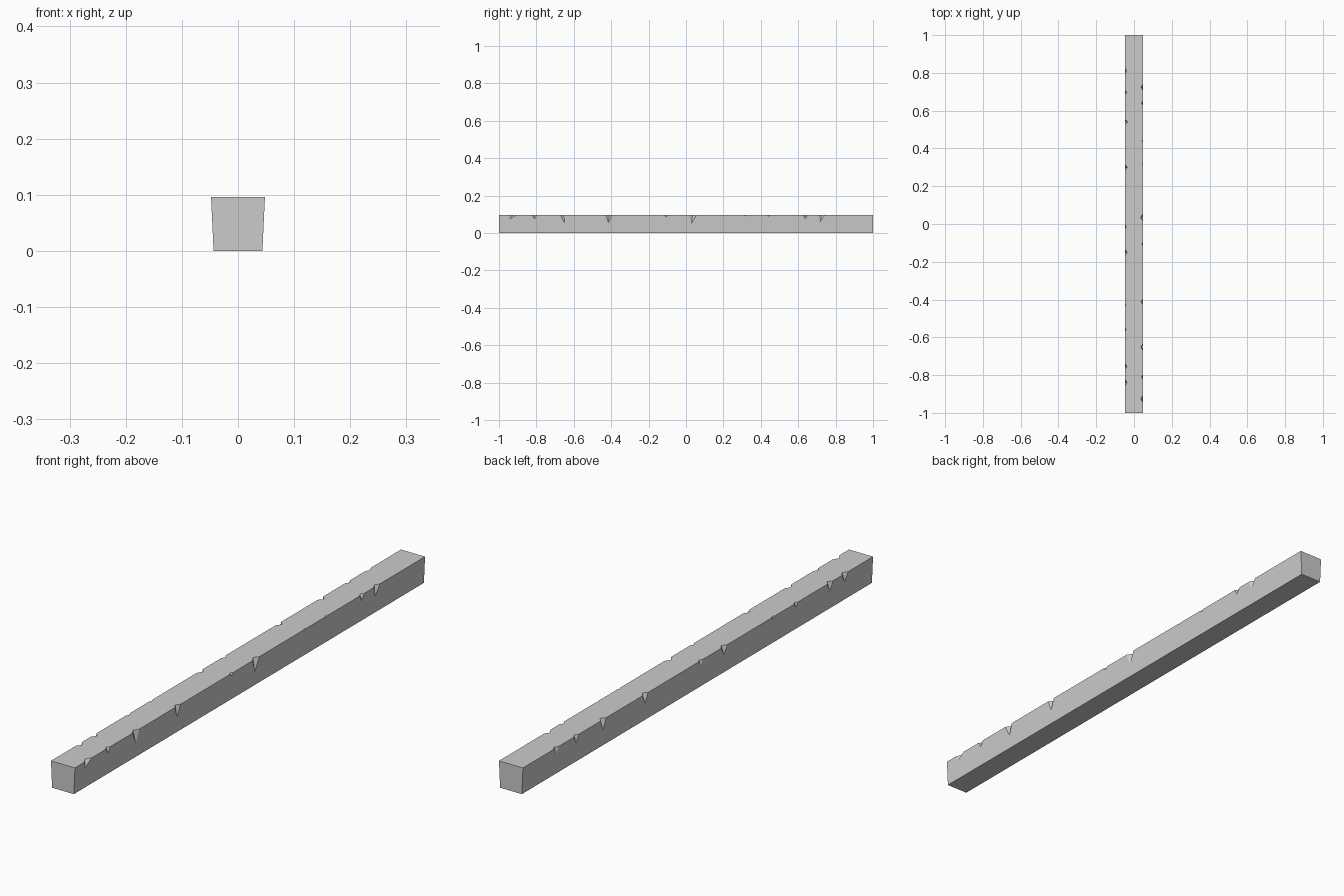
import bpy, bmesh
from mathutils import Vector

if "Cube" in bpy.data.objects:
    bpy.data.objects.remove(bpy.data.objects["Cube"])

TOP, HEIGHT, BOTTOM = 0.048, 0.096, 0.0435


def make_object(name, bm):
    bmesh.ops.recalc_face_normals(bm, faces=bm.faces)
    mesh = bpy.data.meshes.new(name)
    bm.to_mesh(mesh)
    bm.free()
    obj = bpy.data.objects.new(name, mesh)
    bpy.context.collection.objects.link(obj)
    return obj


# Tapered wooden beam
bm = bmesh.new()
section = [(-BOTTOM, 0), (BOTTOM, 0), (TOP, HEIGHT), (-TOP, HEIGHT)]
face = bm.faces.new([bm.verts.new((x, -1, z)) for x, z in section])
ext = bmesh.ops.extrude_face_region(bm, geom=[face])
bmesh.ops.translate(bm, vec=(0, 2, 0),
                    verts=[v for v in ext["geom"] if isinstance(v, bmesh.types.BMVert)])
beam = make_object("beam", bm)


# V-shaped chip out of a top edge: position, depth, half width, inset, tip shift
def add_chip(bm, side, y, depth, half, inset, skew=0.0):
    side_x = TOP - (TOP - BOTTOM) * depth / HEIGHT
    inner = Vector((side * (TOP - inset), y, HEIGHT))
    lower = Vector((side * side_x, y + skew, HEIGHT - depth))
    mid = (inner + lower) / 2
    pts = [inner + (inner - lower) * 0.2, lower + (lower - inner) * 0.2]
    for s in (-1, 1):
        corner = Vector((side * TOP, y + s * half, HEIGHT))
        pts.append(mid + (corner - mid) * 1.8)
    v = [bm.verts.new(p) for p in pts]
    for a, b, c in ((0, 1, 2), (0, 1, 3), (0, 2, 3), (1, 2, 3)):
        bm.faces.new((v[a], v[b], v[c]))


right_chips = [
    (-0.925, 0.022, 0.020, 0.012, -0.018), (-0.81, 0.020, 0.013, 0.009, 0),
    (-0.652, 0.045, 0.019, 0.012, 0.003), (-0.412, 0.042, 0.016, 0.011, -0.002),
    (-0.105, 0.010, 0.011, 0.007, 0), (0.035, 0.045, 0.020, 0.013, -0.005),
    (0.315, 0.005, 0.007, 0.004, 0), (0.44, 0.007, 0.009, 0.005, 0),
    (0.64, 0.020, 0.013, 0.009, -0.003), (0.725, 0.036, 0.017, 0.011, -0.008)]
left_chips = [
    (0.81, 0.025, 0.017, 0.008, 0), (0.695, 0.025, 0.014, 0.010, 0),
    (0.54, 0.040, 0.016, 0.014, 0), (0.30, 0.035, 0.015, 0.014, 0),
    (-0.015, 0.022, 0.014, 0.007, 0), (-0.15, 0.030, 0.018, 0.012, 0),
    (-0.43, 0.010, 0.009, 0.005, 0), (-0.56, 0.015, 0.012, 0.007, 0),
    (-0.755, 0.032, 0.016, 0.012, 0), (-0.84, 0.030, 0.018, 0.012, 0)]

bm = bmesh.new()
for side, chips in ((1, right_chips), (-1, left_chips)):
    for chip in chips:
        add_chip(bm, side, *chip)
cutter = make_object("chip_cutter", bm)
cutter.hide_render = True
cutter.hide_viewport = True

mod = beam.modifiers.new("chips", 'BOOLEAN')
mod.operation = 'DIFFERENCE'
mod.solver = 'EXACT'
mod.object = cutter
